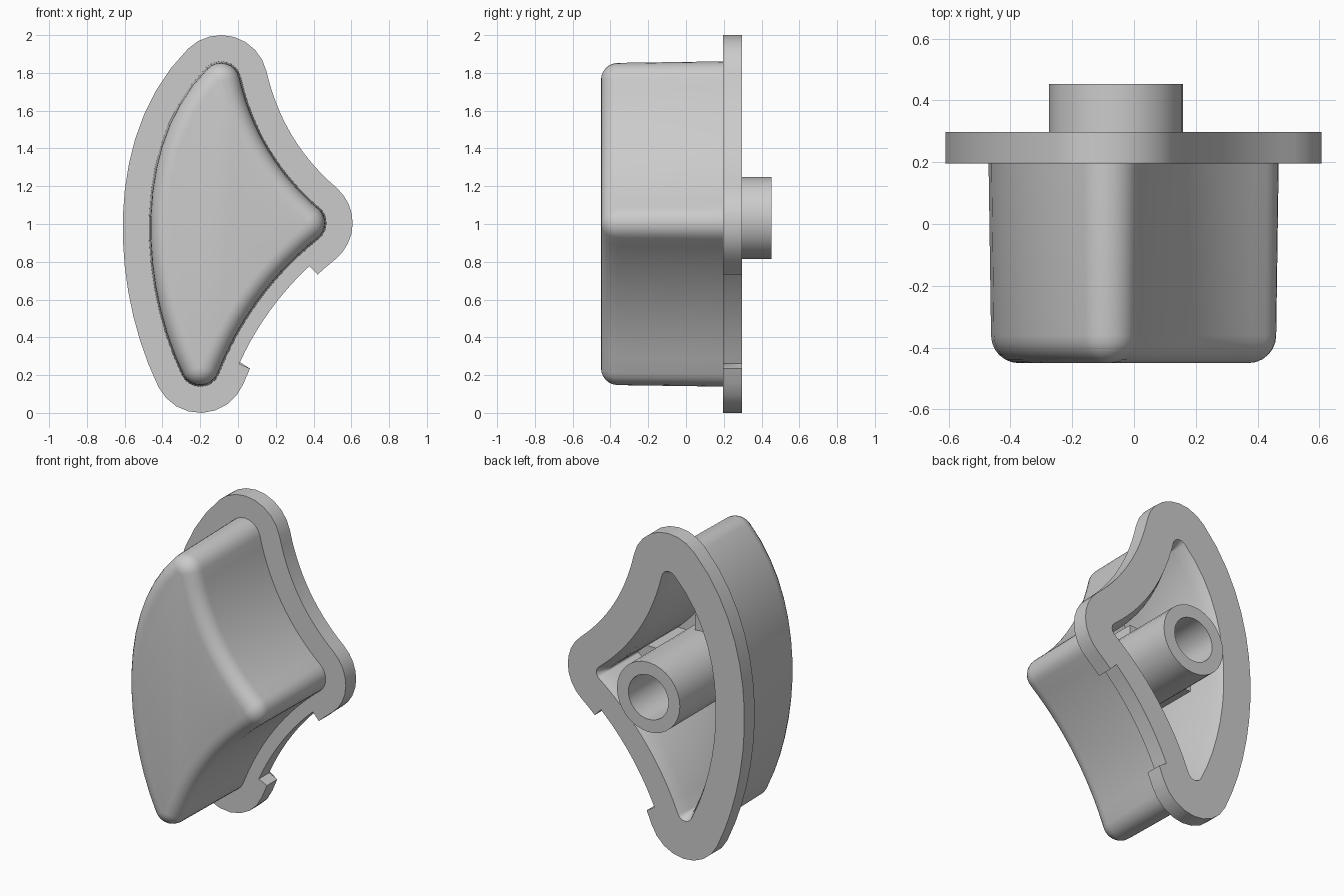
import bpy, bmesh
from math import sin, cos, pi, atan2
from mathutils import Vector

if "Cube" in bpy.data.objects:
    bpy.data.objects.remove(bpy.data.objects["Cube"])

NOTCH = (0.146, 0.9)   # cut-away part of the lower right flange edge


def bezier(a, b, c, d, t):
    s = 1 - t
    p = a * s**3 + b * 3 * s * s * t + c * 3 * s * t * t + d * t**3
    g = (b - a) * s * s + (c - b) * 2 * s * t + (d - c) * t * t
    return p, atan2(g.x, -g.y)      # point and outward normal angle


def quad_as_cubic(a, q, d):
    return a, a + (q - a) * 2 / 3, d + (q - d) * 2 / 3, d


# Three tips joined by curved sides (x, z), later offset outward
bottom, top, right = Vector((-0.2, 0.247)), Vector((-0.09, 1.753)), Vector((0.36, 1.005))
sides = [
    (bottom, Vector((-0.42, 0.70)), Vector((-0.45, 1.40)), top),
    quad_as_cubic(top, Vector((0.015, 1.30)), right),
    quad_as_cubic(right, Vector((-0.02, 0.703)), bottom),
]

core = []   # (point, normal angle, inside notch)
for i, side in enumerate(sides):
    if i == 2:
        a, b = NOTCH
        inner = [(a + (b - a) * k / 10, True) for k in range(11)]
        params = [(0, False), (a / 2, False), (a, False)] + inner + [(b, False), (1, False)]
    else:
        params = [(k / 14, False) for k in range(15)]
    for t, cut in params:
        core.append((*bezier(*side, t), cut))
    # rounded tip between this side and the next
    a0 = bezier(*side, 1)[1]
    a1 = bezier(*sides[(i + 1) % 3], 0)[1]
    turn = (a0 - a1) % (2 * pi)
    for k in range(1, 8):
        core.append((side[3], a0 - turn * k / 8, False))


def outline(d, y, cut_d=None, zscale=1):
    ring = []
    for p, ang, cut in core:
        r = cut_d if cut and cut_d else d
        ring.append((p.x + r * cos(ang), y, 1 + (p.y + r * sin(ang) - 1) * zscale))
    return ring


def circle(r, y, n=32):
    return [(-0.058 + r * cos(2 * pi * k / n), y, 1.032 + r * sin(2 * pi * k / n)) for k in range(n)]


def finish(name, bm):
    bmesh.ops.remove_doubles(bm, verts=bm.verts, dist=0.0003)
    bmesh.ops.recalc_face_normals(bm, faces=bm.faces)
    me = bpy.data.meshes.new(name)
    bm.to_mesh(me)
    bm.free()
    ob = bpy.data.objects.new(name, me)
    bpy.context.collection.objects.link(ob)
    bpy.ops.object.select_all(action='DESELECT')
    ob.select_set(True)
    bpy.context.view_layer.objects.active = ob
    bpy.ops.object.shade_smooth_by_angle(angle=0.6)


def loft(name, rings):
    bm = bmesh.new()
    vs = [[bm.verts.new(c) for c in r] for r in rings]
    n = len(vs[0])
    for r0, r1 in zip(vs, vs[1:]):
        for k in range(n):
            j = (k + 1) % n
            bm.faces.new((r0[k], r0[j], r1[j], r1[k]))
    bm.faces.new(vs[0])
    bm.faces.new(vs[-1])
    finish(name, bm)


def box(name, x, y, z):
    loft(name, [[(x[0], v, z[0]), (x[1], v, z[0]), (x[1], v, z[1]), (x[0], v, z[1])] for v in y])


# Hollow cap: rounded front, drafted walls, flange with notch, chamfered cavity
R = 0.09
rings = [outline(0.1 - R + R * sin(a * pi / 12), -0.45 + R * (1 - cos(a * pi / 12))) for a in range(7)]
rings += [
    outline(0.108, 0.195),
    outline(0.247, 0.195, 0.185),
    outline(0.247, 0.297, 0.185),
    outline(0.05, 0.297, zscale=0.95),
    outline(0.012, 0.22, zscale=0.95),
    outline(0.008, -0.36, zscale=0.95),
]
loft("cap_shell", rings)

# Hollow mounting post
loft("mounting_post", [circle(0.217, -0.38), circle(0.217, 0.453), circle(0.138, 0.453), circle(0.138, -0.3)])

# Ribs from the post to the cavity walls
box("rib_left", (-0.39, -0.22), (-0.38, 0.05), (0.99, 1.07))
box("rib_right", (0.12, 0.39), (-0.38, -0.06), (0.98, 1.06))
box("rib_top", (-0.1, -0.02), (-0.38, -0.06), (1.22, 1.34))
